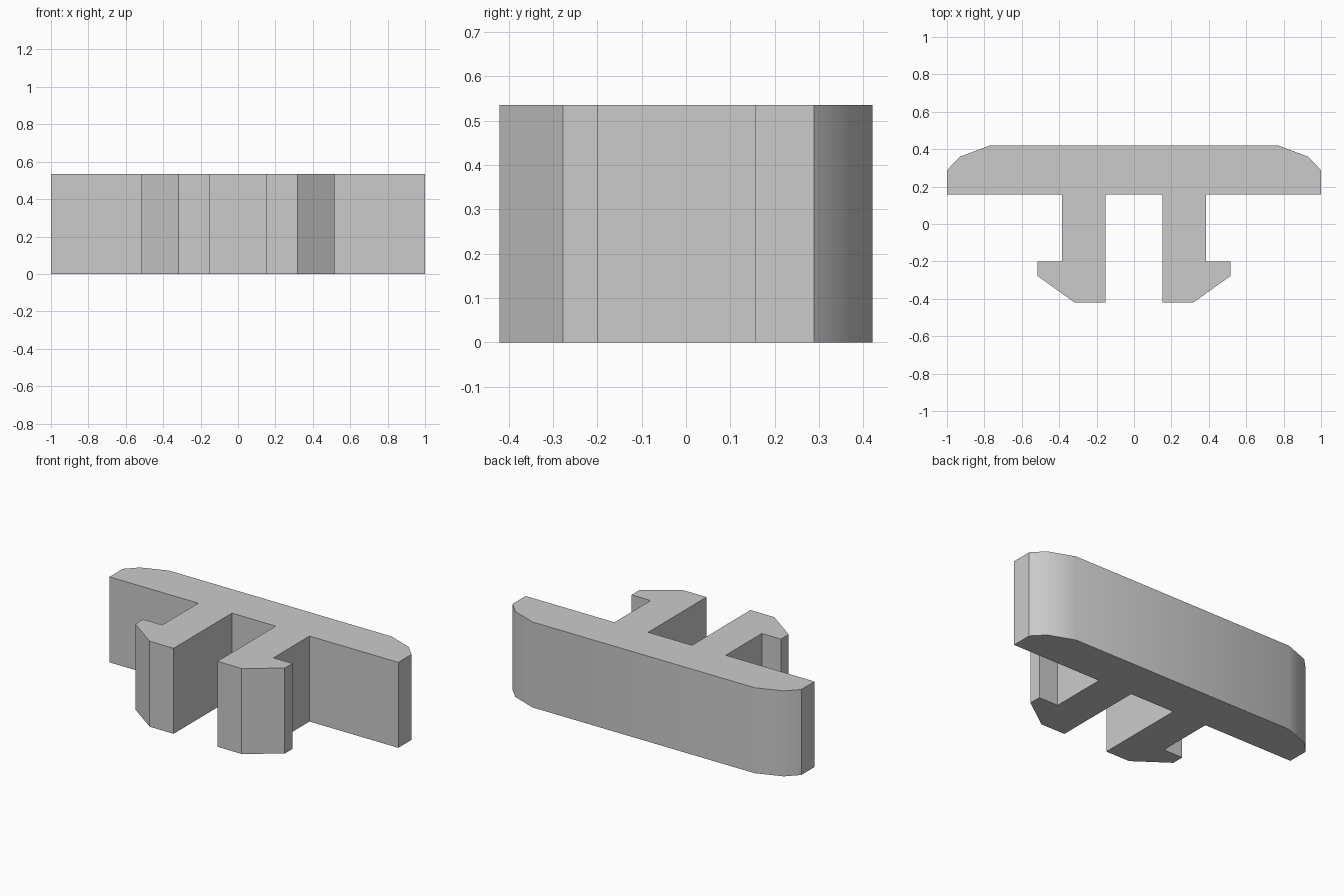
import bpy, bmesh, math

cube = bpy.data.objects.get("Cube")
if cube:
    bpy.data.objects.remove(cube, do_unlink=True)

HEIGHT = 0.535

# Light grey material
grey = bpy.data.materials.new("light_grey")
grey.use_nodes = True
colour = (0.6, 0.6, 0.6, 1)
grey.diffuse_color = colour
grey.node_tree.nodes["Principled BSDF"].inputs["Base Color"].default_value = colour

# Right half of the outline: bevelled head, then one hooked leg
half = [
    (0.77, 0.42), (0.93, 0.36), (1.0, 0.288), (1.0, 0.157),     # head
    (0.385, 0.157), (0.385, -0.2), (0.517, -0.2),               # leg and barb
    (0.517, -0.277), (0.317, -0.42), (0.152, -0.42), (0.152, 0.157),
]
outline = half + [(-x, y) for x, y in reversed(half)]

# Extrude the mirrored outline upwards
bm = bmesh.new()
base = bm.faces.new([bm.verts.new((x, y, 0)) for x, y in outline])
extruded = bmesh.ops.extrude_face_region(bm, geom=[base], use_keep_orig=True)
top = [v for v in extruded["geom"] if isinstance(v, bmesh.types.BMVert)]
bmesh.ops.translate(bm, verts=top, vec=(0, 0, HEIGHT))
bmesh.ops.recalc_face_normals(bm, faces=bm.faces)

mesh = bpy.data.meshes.new("snap_clip")
bm.to_mesh(mesh)
bm.free()
mesh.materials.append(grey)
clip = bpy.data.objects.new("snap_clip", mesh)
bpy.context.collection.objects.link(clip)

# Smooth the gentle end bevels, keep the other edges sharp
bpy.ops.object.select_all(action="DESELECT")
clip.select_set(True)
bpy.context.view_layer.objects.active = clip
bpy.ops.object.shade_smooth_by_angle(angle=math.radians(30))
